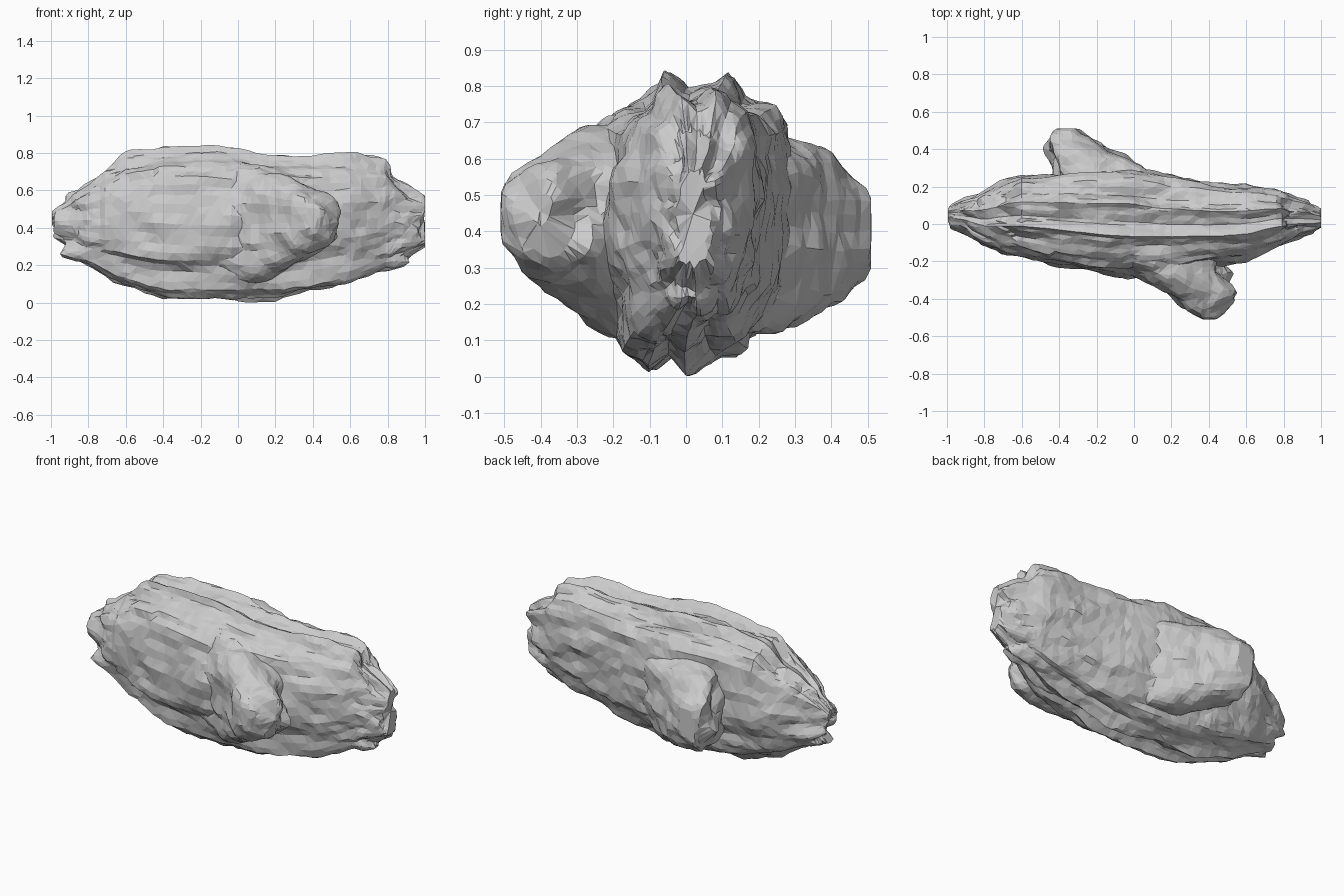
import bpy, bmesh, math
from mathutils import Vector, noise

if "Cube" in bpy.data.objects:
    bpy.data.objects.remove(bpy.data.objects["Cube"])


def lerp_table(table, t):
    """Piecewise-linear lookup; each row is (t, values...)."""
    if t <= table[0][0]:
        return table[0][1:]
    for a, b in zip(table, table[1:]):
        if t <= b[0]:
            f = (t - a[0]) / (b[0] - a[0])
            return [p + (q - p) * f for p, q in zip(a[1:], b[1:])]
    return table[-1][1:]


def resample(loop, n):
    """Evenly spaced points round a closed 2D loop."""
    pts = [Vector(p) for p in loop] + [Vector(loop[0])]
    rows, d = [(0, *pts[0])], 0
    for a, b in zip(pts, pts[1:]):
        d += (b - a).length
        rows.append((d, *b))
    return [lerp_table(rows, d * i / n) for i in range(n)]


def loft(name, rings, ratio):
    """Skin the rings, close both ends and thin into irregular flat facets."""
    bm = bmesh.new()
    vs = [[bm.verts.new(p) for p in r] for r in rings]
    n = len(vs[0])
    for a, b in zip(vs, vs[1:]):
        for i in range(n):
            j = (i + 1) % n
            bm.faces.new((a[i], a[j], b[j], b[i]))
    for ring in (vs[0], vs[-1]):
        c = sum((v.co for v in ring), Vector()) / n
        cv = bm.verts.new(c)
        for i in range(n):
            bm.faces.new((ring[i], ring[(i + 1) % n], cv))
    bmesh.ops.triangulate(bm, faces=bm.faces[:])
    bmesh.ops.recalc_face_normals(bm, faces=bm.faces[:])
    me = bpy.data.meshes.new(name)
    bm.to_mesh(me)
    bm.free()
    ob = bpy.data.objects.new(name, me)
    bpy.context.collection.objects.link(ob)
    dec = ob.modifiers.new("facets", 'DECIMATE')
    dec.ratio = ratio
    return ob


# Main body: x, bottom z, top z, front y, back y
BODY = [(-1, .39, .45, .03, .09), (-.97, .33, .52, -.02, .11), (-.9, .25, .59, -.06, .14),
        (-.8, .18, .655, -.13, .18), (-.7, .13, .715, -.15, .23), (-.6, .08, .81, -.165, .26),
        (-.4, .03, .838, -.21, .275), (-.2, .015, .838, -.25, .29), (0, .0, .832, -.28, .30),
        (.2, .015, .808, -.265, .26), (.4, .05, .795, -.235, .225), (.6, .10, .802, -.20, .205),
        (.78, .16, .775, -.125, .185), (.84, .18, .69, -.10, .16), (.92, .21, .62, -.07, .125),
        (.97, .28, .59, -.05, .095), (1, .33, .56, -.03, .07)]
# Lobed cross-section: y in the range -1..1 and z in 0..1
SECTION = [(0, .94), (.2, .97), (.35, 1), (.52, .92), (.8, .9), (.94, .8), (.98, .65), (1, .48),
           (.9, .28), (.57, .1), (.25, .06), (0, .0), (-.2, .04), (-.42, .0), (-.7, .07),
           (-.8, .22), (-.97, .36), (-1, .55), (-.9, .73), (-.78, .85), (-.5, .91), (-.27, 1)]

section = resample(SECTION, 72)
rings = []
for i in range(73):
    x = -math.cos(math.pi * i / 72) * .35 + (-1 + 2 * i / 72) * .65
    lo, hi, fr, bk = lerp_table(BODY, x)
    ring = []
    end = max(0, (abs(x) - .75) / .25)
    for y, z in section:
        p = Vector((x, fr + (bk - fr) * (y + 1) / 2, lo + (hi - lo) * z))
        out = Vector((0, y, z * 2 - 1)).normalized()
        # lengthwise ridges, strongest on top and underneath, then small chips
        rib = .5 + .5 * out.z ** 2
        d = .024 * rib * noise.noise(Vector((x * 2, p.y * 9, p.z * 9)))
        d -= .018 * rib * max(0, .3 - abs(noise.noise(Vector((x * 1.3 + 5, p.y * 10, p.z * 10))))) / .3
        d += .02 * noise.noise(Vector((x * 4, p.y * 10, p.z * 10)))
        d += .01 * noise.noise(p * 17)
        # broken plate on the front
        if y < 0 and -.72 < x < -.02 and .2 + .15 * abs(x + .15) < p.z < .70:
            d += .015
        p += out * d
        # splintered ends
        p.x += end * .10 * noise.noise(Vector((3, p.y * 14, p.z * 14)))
        p.z = max(p.z, .002)
        p.x = max(-.995, min(1, p.x))
        ring.append(p)
    rings.append(ring)
loft("log_body", rings, .5)


def splinter(name, side, table, seed):
    """Torn wedge flaring off the body: rows of distance along, inner y, outer y, low z, high z."""
    rings = []
    t0, t1 = table[0][0], table[-1][0]
    for k in range(31):
        t = t0 + (t1 - t0) * k / 30
        ya, yb, za, zb = lerp_table(table, t)
        ring = []
        for i in range(40):
            a = math.tau * i / 40
            c, n = (math.copysign(abs(v) ** .9, v) for v in (math.cos(a), math.sin(a)))
            p = Vector((-side * t, side * ((ya + yb) / 2 + (yb - ya) / 2 * c),
                        (za + zb) / 2 + (zb - za) / 2 * n))
            d = .03 * noise.noise(Vector((p.x * 4 + seed, p.y * 6, p.z * 10))) + .016 * noise.noise(p * 14)
            p += Vector((0, c * side, n)) * d
            tear = max(0, (t - .2) / .3)
            p.x += .07 * tear * noise.noise(Vector((seed, p.y * 10, p.z * 10)))
            p.y = max(-.51, min(.51, p.y))
            ring.append(p)
        rings.append(ring)
    return loft(name, rings, .5)


# Front wedge leans towards +x, back wedge towards -x
splinter("front_branch", -1, [(-.10, .05, .26, .18, .66), (0, .05, .275, .12, .72), (.1, .05, .32, .12, .72),
                              (.2, .05, .385, .15, .70), (.3, .06, .47, .20, .66), (.38, .10, .51, .24, .63),
                              (.45, .20, .505, .29, .60), (.50, .30, .48, .33, .56), (.525, .37, .44, .39, .51)], 2)
splinter("back_branch", 1, [(-.15, .05, .25, .20, .64), (-.05, .05, .295, .13, .70), (.05, .05, .36, .13, .68),
                            (.15, .05, .42, .13, .66), (.25, .07, .475, .15, .65), (.34, .12, .51, .18, .63),
                            (.40, .20, .51, .21, .61), (.43, .30, .49, .27, .56), (.45, .34, .44, .35, .48)], 7)
